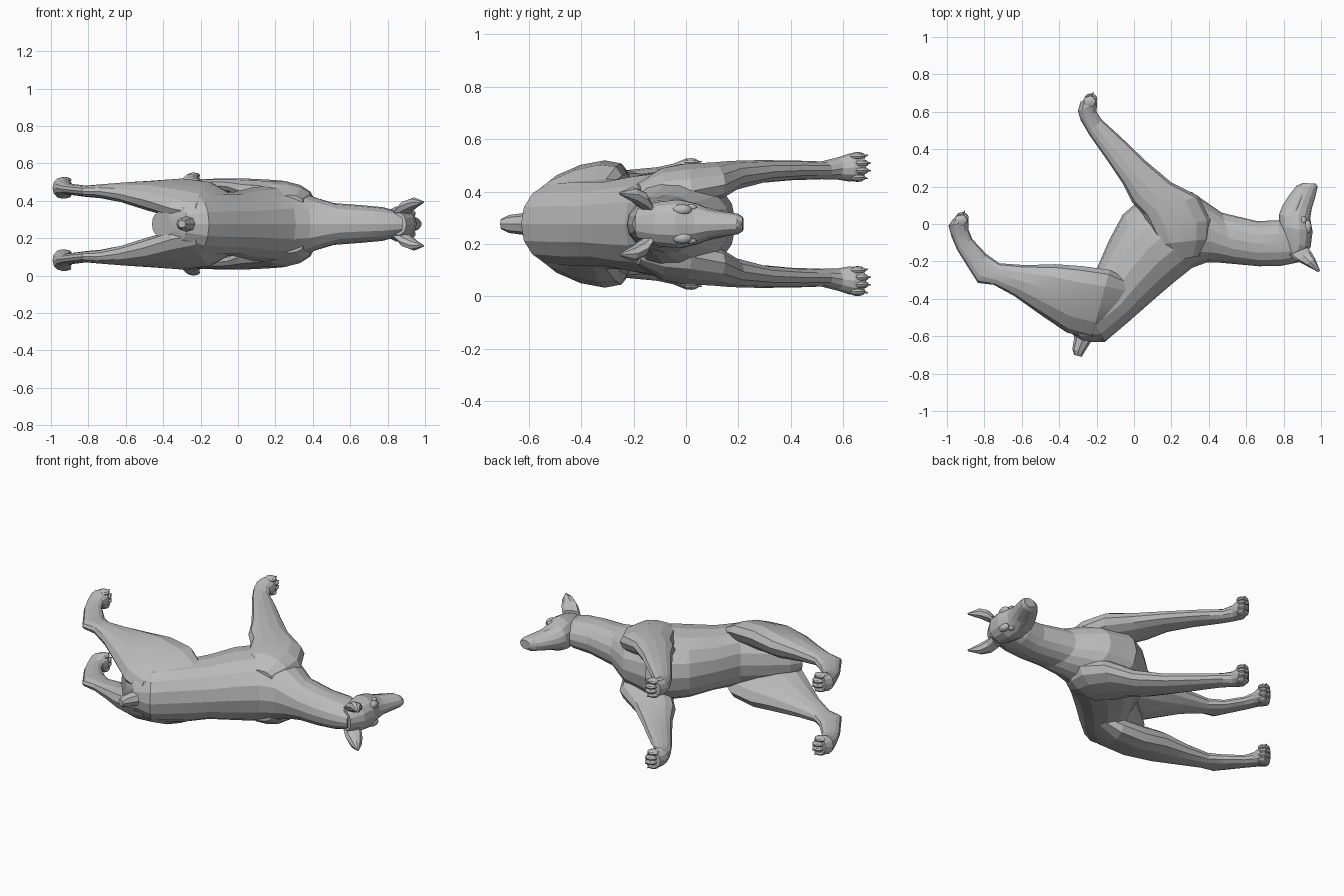
import bpy, bmesh, math
from mathutils import Vector

MID = 0.276  # height of the body's mirror plane
coat = bpy.data.materials.new("grey_coat")
coat.diffuse_color = (0.50, 0.50, 0.50, 1)


def finish(bm, name, angle=14):
    bmesh.ops.recalc_face_normals(bm, faces=bm.faces)
    me = bpy.data.meshes.new(name)
    bm.to_mesh(me)
    bm.free()
    me.materials.append(coat)
    ob = bpy.data.objects.new(name, me)
    bpy.context.collection.objects.link(ob)
    bpy.context.view_layer.objects.active = ob
    ob.select_set(True)
    bpy.ops.object.shade_smooth_by_angle(angle=math.radians(angle))
    ob.select_set(False)
    return ob


def loft(name, sections, side=1, sides=12, power=0.95):
    """Skin rings; section = edge a (x, y), edge b (x, y), offset from mid plane, half thickness, tilt."""
    bm = bmesh.new()
    rings = []
    for ax, ay, bx, by, off, half, *tilt in sections:
        a, b = Vector((ax, ay, 0)), Vector((bx, by, 0))
        lean = tilt[0] if tilt else 0
        ring = []
        for i in range(sides):
            t = 2 * math.pi * i / sides
            c, s = math.cos(t), math.sin(t)
            c = math.copysign(abs(c) ** power, c)
            s = math.copysign(abs(s) ** power, s)
            p = (a + b) / 2 + (a - b) / 2 * c
            p.z = MID + side * (off + half * s + lean * c)
            ring.append(bm.verts.new(p))
        rings.append(ring)
    for r, q in zip(rings, rings[1:]):
        for i in range(sides):
            j = (i + 1) % sides
            bm.faces.new((r[i], r[j], q[j], q[i]))
    bm.faces.new(rings[0])
    bm.faces.new(rings[-1])
    return finish(bm, name)


def spike(name, base, tip, r1, r2, sides=6):
    """Tapered segment between two points."""
    base, tip = Vector(base), Vector(tip)
    d = tip - base
    bm = bmesh.new()
    bmesh.ops.create_cone(bm, cap_ends=True, segments=sides, radius1=r1, radius2=r2, depth=d.length)
    bm.transform(d.to_track_quat('Z', 'Y').to_matrix().to_4x4())
    bmesh.ops.translate(bm, verts=bm.verts, vec=(base + tip) / 2)
    return finish(bm, name)


def ball(name, centre, size):
    bm = bmesh.new()
    bmesh.ops.create_icosphere(bm, subdivisions=2, radius=1)
    bmesh.ops.scale(bm, verts=bm.verts, vec=size)
    bmesh.ops.translate(bm, verts=bm.verts, vec=centre)
    return finish(bm, name, 25)


# Torso and neck: back edge, belly edge
loft("torso_and_neck", [
    (-0.35, -0.575, -0.46, -0.47, 0, .07),
    (-0.27, -0.63, -0.42, -0.41, 0, .115),
    (-0.155, -0.63, -0.32, -0.33, 0, .16),
    (-0.02, -0.515, -0.20, -0.24, 0, .172),
    (0.09, -0.418, -0.13, -0.08, 0, .172),
    (0.21, -0.315, -0.06, 0.05, 0, .195),
    (0.31, -0.235, 0.02, 0.12, 0, .205),
    (0.39, -0.205, 0.14, 0.19, 0, .19),
    (0.46, -0.207, 0.31, 0.17, 0, .15),
    (0.55, -0.215, 0.47, 0.06, 0, .112),
    (0.67, -0.226, 0.66, 0.015, 0, .10),
    (0.78, -0.225, 0.77, 0.02, 0, .09),
    (0.88, -0.205, 0.84, 0.0, 0, .065)], sides=16)

# Head: forehead edge, jaw edge
loft("head", [
    (0.90, -0.195, 0.81, -0.17, 0, .06),
    (0.945, -0.12, 0.785, -0.09, 0, .086),
    (0.955, -0.04, 0.775, -0.01, 0, .095),
    (0.942, 0.03, 0.775, 0.05, 0, .080),
    (0.950, 0.08, 0.795, 0.10, 0, .058),
    (0.968, 0.14, 0.83, 0.155, 0, .048),
    (0.980, 0.19, 0.87, 0.205, 0, .040),
    (0.972, 0.215, 0.905, 0.22, 0, .027)], sides=14)
ball("nose", (0.955, 0.197, MID), (.028, .02, .024))

# Short tail
loft("tail", [
    (-0.17, -0.56, -0.32, -0.53, 0, .055),
    (-0.23, -0.63, -0.32, -0.61, 0, .042),
    (-0.265, -0.685, -0.33, -0.67, 0, .034),
    (-0.28, -0.71, -0.32, -0.70, 0, .02)], sides=8)

front_sections = [
    (0.35, -0.17, 0.20, -0.20, .115, .04),
    (0.40, -0.08, 0.13, -0.11, .137, .075, -.015),
    (0.41, 0.02, 0.09, -0.03, .145, .085, -.02),
    (0.345, 0.15, 0.05, 0.05, .16, .075, -.01),
    (0.20, 0.222, -0.01, 0.115, .183, .058),
    (0.06, 0.34, -0.06, 0.215, .20, .044),
    (-0.07, 0.465, -0.14, 0.335, .205, .038),
    (-0.175, 0.56, -0.238, 0.475, .205, .034),
    (-0.20, 0.60, -0.285, 0.555, .212, .042),
    (-0.198, 0.645, -0.30, 0.605, .216, .054),
    (-0.21, 0.685, -0.285, 0.655, .22, .050)]
hind_sections = [
    (-0.03, -0.30, -0.10, -0.52, .11, .045, .03),
    (-0.13, -0.245, -0.23, -0.615, .122, .082, .062),
    (-0.28, -0.225, -0.36, -0.58, .138, .088, .055),
    (-0.42, -0.215, -0.50, -0.485, .152, .078, .025),
    (-0.58, -0.22, -0.64, -0.385, .168, .054, .008),
    (-0.72, -0.21, -0.75, -0.325, .175, .037),
    (-0.79, -0.16, -0.835, -0.315, .175, .030),
    (-0.865, -0.08, -0.945, -0.14, .187, .030),
    (-0.885, -0.03, -0.975, -0.07, .192, .038),
    (-0.885, 0.015, -0.992, -0.01, .193, .058),
    (-0.90, 0.045, -0.965, 0.03, .194, .052)]

for side, tag in ((1, "left"), (-1, "right")):
    loft(tag + "_front_leg", front_sections, side)
    loft(tag + "_hind_leg", hind_sections, side)

    # Four toes with claws on each paw
    for leg, x, y, off in (("front", -0.237, 0.655, .218), ("hind", -0.925, 0.02, .194)):
        for i in range(4):
            k = i - 1.5
            z = MID + side * (off + k * .027)
            reach = .012 if abs(k) < 1 else 0
            cx, cy = x + reach * .5, y + reach
            ball(f"{tag}_{leg}_toe_{i}", (cx, cy, z), (.036, .032, .017))
            spike(f"{tag}_{leg}_claw_{i}", (cx + .008, cy + .02, z),
                  (cx + .014, cy + .04, z + side * k * .003), .008, .002, 5)

    # Ear: pointed leaf, leaning outward and back
    loft(tag + "_ear", [
        (0.925, -0.125, 0.83, -0.165, .066, .022),
        (0.945, -0.145, 0.865, -0.195, .094, .034),
        (0.968, -0.185, 0.915, -0.22, .113, .030),
        (0.995, -0.25, 0.985, -0.257, .117, .005)], side, sides=8)

    # Brow and eye
    ball(tag + "_brow", (0.928, -0.015, MID + side * .054), (.022, .038, .022))
    ball(tag + "_eye", (0.905, 0.02, MID + side * .063), (.018, .022, .014))

    # Lip fold along the muzzle
    spike(tag + "_lip", (0.86, 0.06, MID + side * .050), (0.915, 0.19, MID + side * .026), .018, .012)
